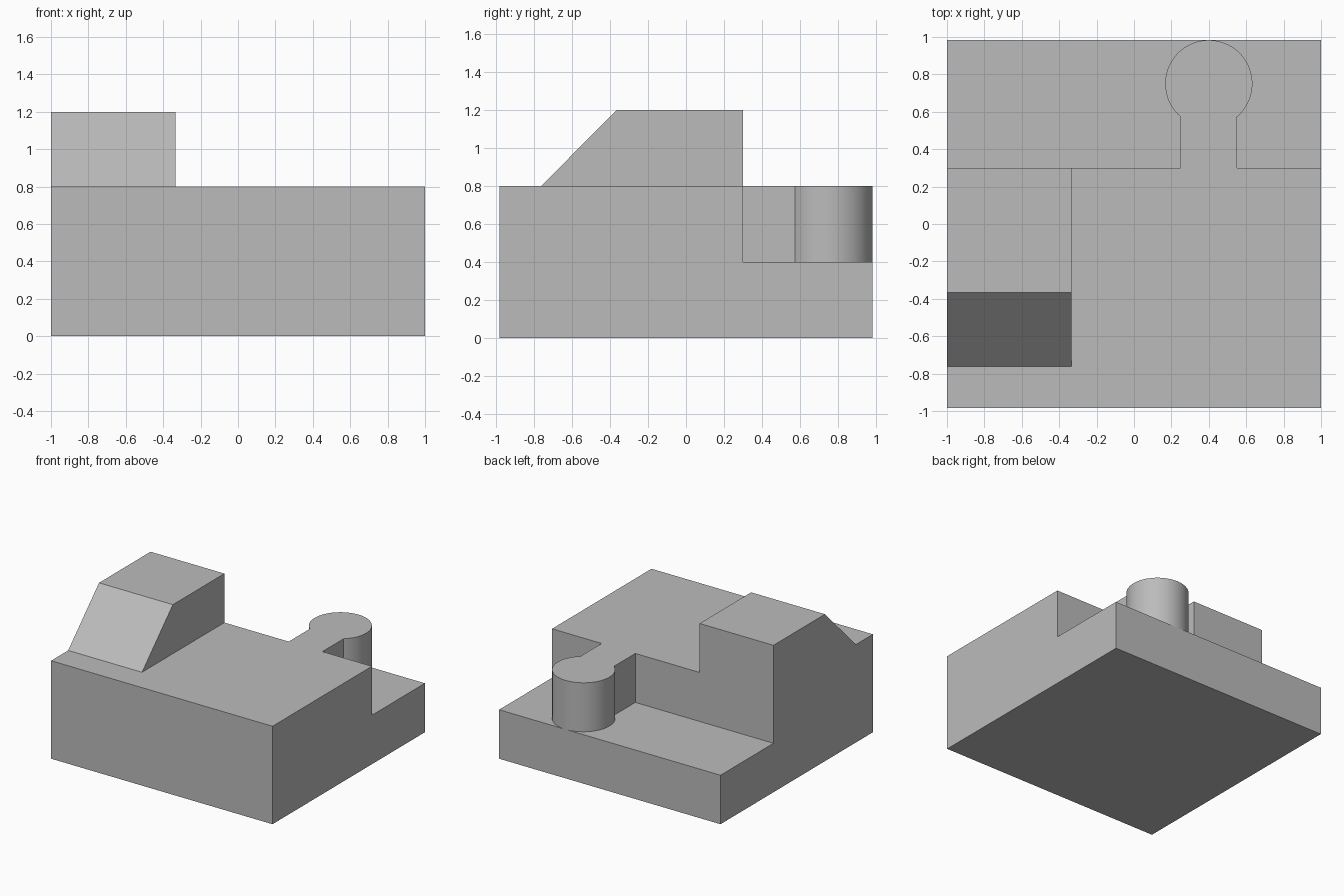
import bpy
import bmesh
from math import cos, sin, asin, pi, radians
from mathutils import Vector

if "Cube" in bpy.data.objects:
    bpy.data.objects.remove(bpy.data.objects["Cube"], do_unlink=True)

# One flat grey for the whole solid
grey = bpy.data.materials.new("plain grey")
grey.use_nodes = True
colour = (0.5, 0.5, 0.5, 1)
grey.diffuse_color = colour
grey.node_tree.nodes["Principled BSDF"].inputs["Base Color"].default_value = colour


def prism(name, points, offset):
    """Extrude a closed outline along an offset."""
    bm = bmesh.new()
    face = bm.faces.new([bm.verts.new(p) for p in points])
    result = bmesh.ops.extrude_face_region(bm, geom=[face])
    moved = [g for g in result["geom"] if isinstance(g, bmesh.types.BMVert)]
    bmesh.ops.translate(bm, verts=moved, vec=Vector(offset))
    bmesh.ops.recalc_face_normals(bm, faces=bm.faces)
    mesh = bpy.data.meshes.new(name)
    bm.to_mesh(mesh)
    bm.free()
    mesh.materials.append(grey)
    obj = bpy.data.objects.new(name, mesh)
    bpy.context.collection.objects.link(obj)
    return obj


DEPTH, STEP_Y, LOW, TOP = 0.983, 0.3, 0.4, 0.8

# Stepped base, drawn in side profile and extruded across the width
base_profile = [(-DEPTH, 0), (DEPTH, 0), (DEPTH, LOW),
                (STEP_Y, LOW), (STEP_Y, TOP), (-DEPTH, TOP)]
base = prism("stepped_base", [(-1, y, z) for y, z in base_profile], (2, 0, 0))

# Raised block with a sloping front, sunk into the base for the union
ramp_profile = [(-0.763, 0.6), (-0.763, TOP), (-0.365, 1.2),
                (STEP_Y, 1.2), (STEP_Y, 0.6)]
ramp = prism("ramp_block", [(-1, y, z) for y, z in ramp_profile], (0.667, 0, 0))

# Round-headed tab: straight neck running into a circular arc
cx, cy, radius, half_neck, steps = 0.4, 0.75, 0.233, 0.152, 64
gap = asin(half_neck / radius)
tab_outline = [(cx - half_neck, 0.1), (cx + half_neck, 0.1)]
for i in range(steps + 1):
    a = -pi / 2 + gap + (2 * pi - 2 * gap) * i / steps
    tab_outline.append((cx + radius * cos(a), cy + radius * sin(a)))
tab = prism("round_tab", [(x, y, 0.3) for x, y in tab_outline], (0, 0, TOP - 0.3))

# Fuse the parts into one solid
bpy.context.view_layer.objects.active = base
for part in (ramp, tab):
    mod = base.modifiers.new("join_" + part.name, 'BOOLEAN')
    mod.operation = 'UNION'
    mod.solver = 'EXACT'
    mod.object = part
    bpy.ops.object.modifier_apply(modifier=mod.name)
    bpy.data.objects.remove(part, do_unlink=True)

bpy.ops.object.select_all(action='DESELECT')
base.select_set(True)
bpy.ops.object.shade_smooth_by_angle(angle=radians(30))
